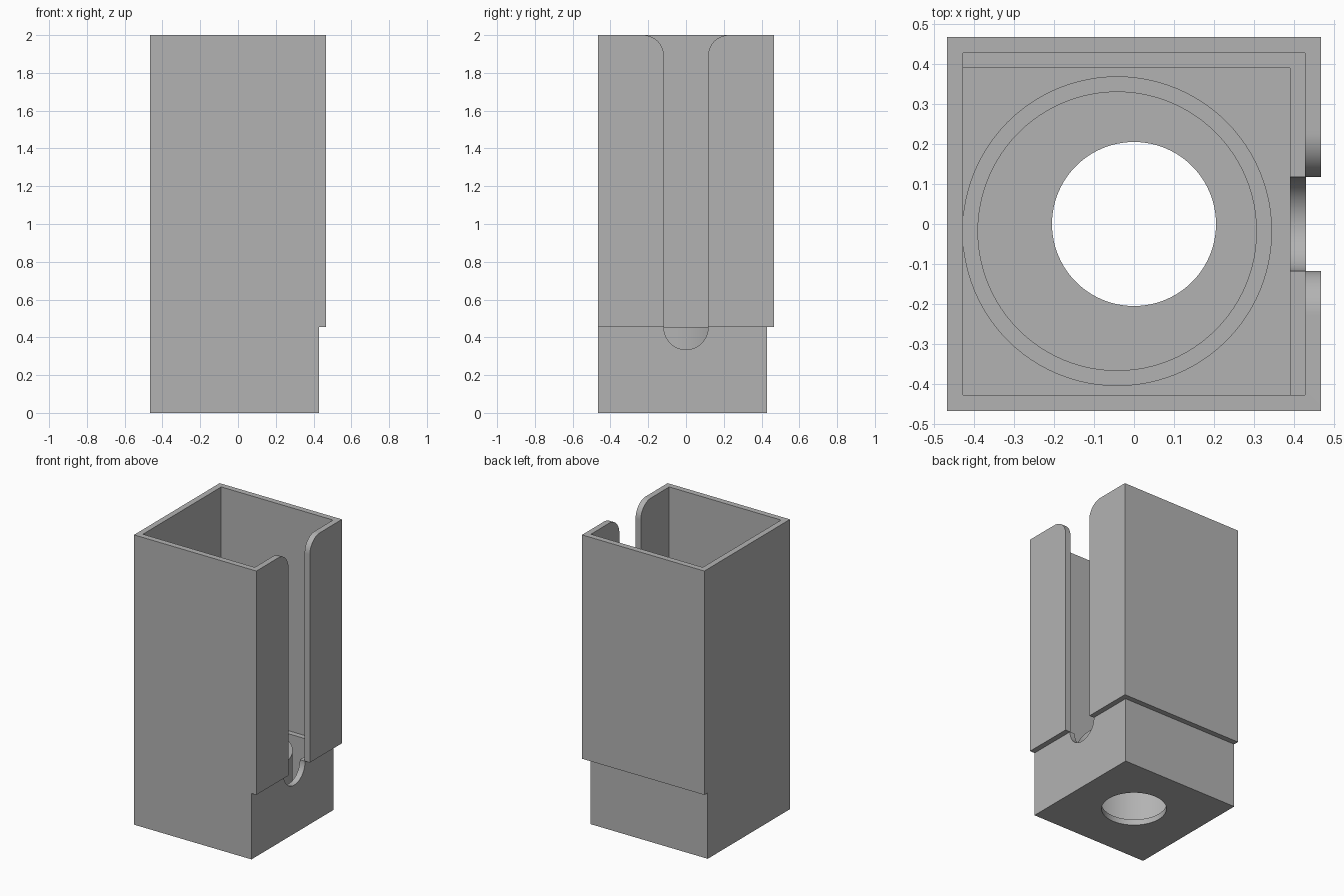
import bpy, bmesh, math

if "Cube" in bpy.data.objects:
    bpy.data.objects.remove(bpy.data.objects["Cube"])

O, W = 0.467, 0.04          # outer half width, wall thickness
S, H, TOP = 0.43, 0.455, 2.0  # stepped-in face, step height, full height
I = O - W                   # inner half width
J = S - W                   # inner face of the stepped-in base

mat = bpy.data.materials.new("plain grey")
mat.diffuse_color = (0.45, 0.45, 0.45, 1)
mat.use_nodes = True
mat.node_tree.nodes["Principled BSDF"].inputs["Base Color"].default_value = mat.diffuse_color


def make(name, bm):
    bmesh.ops.recalc_face_normals(bm, faces=bm.faces[:])
    me = bpy.data.meshes.new(name)
    bm.to_mesh(me)
    bm.free()
    ob = bpy.data.objects.new(name, me)
    bpy.context.collection.objects.link(ob)
    me.materials.append(mat)
    return ob


def prism(name, pts, offset):
    """Extrude a closed outline of 3D points along an offset."""
    bm = bmesh.new()
    f = bm.faces.new([bm.verts.new(p) for p in pts])
    r = bmesh.ops.extrude_face_region(bm, geom=[f])
    bmesh.ops.translate(bm, vec=offset, verts=[v for v in r["geom"] if isinstance(v, bmesh.types.BMVert)])
    return make(name, bm)


def box(name, lo, hi, z0, z1):
    return prism(name, [(lo, lo, z0), (hi, lo, z0), (hi, hi, z0), (lo, hi, z0)], (0, 0, z1 - z0))


def cylinder(name, x, y, r, z0, z1, n=96):
    ring = [(x + r * math.cos(2 * math.pi * i / n), y + r * math.sin(2 * math.pi * i / n), z0) for i in range(n)]
    return prism(name, ring, (0, 0, z1 - z0))


def boolean(ob, other, op="DIFFERENCE"):
    m = ob.modifiers.new(op.lower(), "BOOLEAN")
    m.operation, m.solver, m.object = op, "EXACT", other
    bpy.context.view_layer.objects.active = ob
    bpy.ops.object.modifier_apply(modifier=m.name)
    bpy.data.objects.remove(other, do_unlink=True)


# Square holder, set in on two sides below the step
holder = box("holder", -O, O, 0, TOP)
for name, p in (("step_x", [(S, -1, -1), (1, -1, -1), (1, 1, -1), (S, 1, -1)]),
                ("step_y", [(-1, S, -1), (1, S, -1), (1, 1, -1), (-1, 1, -1)])):
    boolean(holder, prism(name, p, (0, 0, 1 + H)))

# Hollow inside: wide upper pocket and narrower base pocket
boolean(holder, box("upper_pocket", -I, I, H, TOP + 0.5))
boolean(holder, box("base_pocket", -I, J, W, H + 0.1))

# Round socket standing on the floor
socket = cylinder("socket", -0.042, -0.018, 0.387, W - 0.01, H)
boolean(socket, cylinder("socket_bore", -0.042, -0.018, 0.348, W - 0.1, H + 0.1))
boolean(holder, socket, "UNION")

# Hole through the floor
boolean(holder, cylinder("floor_hole", 0, 0, 0.205, -0.1, W + 0.05))

# Side slot: round bottom, flared rounded top
R, F, n = 0.117, 0.11, 24
half = [(R * math.sin(a), 0.452 - R * math.cos(a)) for a in (math.pi / 2 * i / n for i in range(n + 1))]
half += [(R + F - F * math.cos(a), TOP - F + F * math.sin(a)) for a in (math.pi / 2 * i / n for i in range(n + 1))]
half.append((R + F, TOP + 0.2))
outline = half + [(-y, z) for y, z in reversed(half[1:])]
boolean(holder, prism("slot", [(0.36, y, z) for y, z in outline], (0.3, 0, 0)))

# Smooth round surfaces, crisp edges
bpy.ops.object.select_all(action="DESELECT")
holder.select_set(True)
bpy.context.view_layer.objects.active = holder
bpy.ops.object.shade_smooth_by_angle(angle=math.radians(30))
